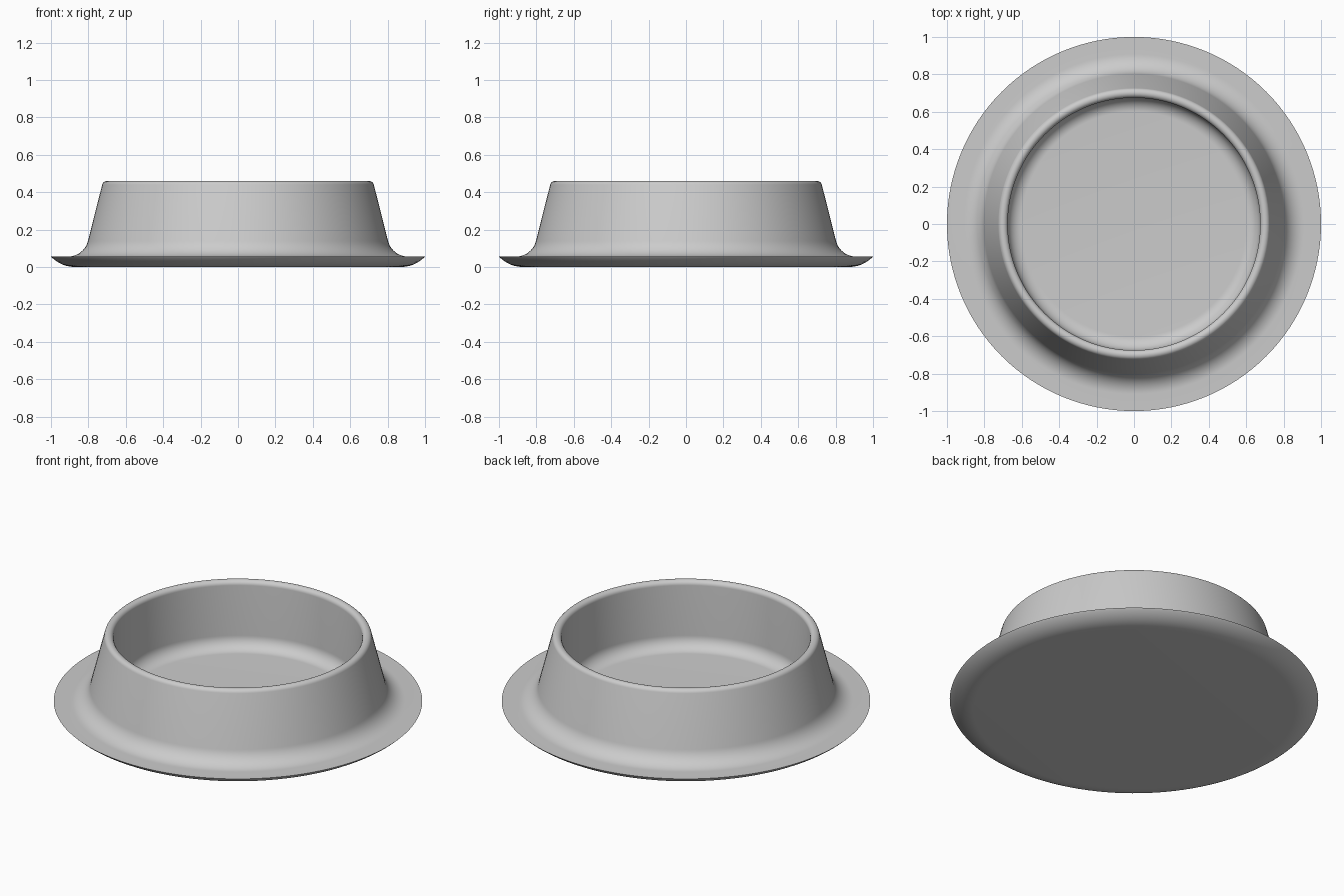
import bpy, bmesh
from math import radians, cos, sin, tau
from mathutils import Vector

cube = bpy.data.objects.get("Cube")
if cube:
    bpy.data.objects.remove(cube)

SEGMENTS = 128


def arc(cx, cz, radius, start, end, steps=10):
    """Points (radius, height) along an arc, angles in degrees."""
    angles = [radians(start + (end - start) * i / steps) for i in range(steps + 1)]
    return [(cx + radius * cos(a), cz + radius * sin(a)) for a in angles]


def lathe(name, profile, material):
    bm = bmesh.new()
    verts = [bm.verts.new((r, 0, z)) for r, z in profile]
    edges = [bm.edges.new(pair) for pair in zip(verts, verts[1:])]
    bmesh.ops.spin(bm, geom=verts + edges, cent=Vector(), axis=(0, 0, 1),
                   angle=tau, steps=SEGMENTS, use_duplicate=False)
    bmesh.ops.remove_doubles(bm, verts=bm.verts, dist=0.0001)
    bmesh.ops.recalc_face_normals(bm, faces=bm.faces)
    mesh = bpy.data.meshes.new(name)
    bm.to_mesh(mesh)
    bm.free()
    mesh.materials.append(material)
    obj = bpy.data.objects.new(name, mesh)
    bpy.context.collection.objects.link(obj)
    bpy.ops.object.select_all(action='DESELECT')
    obj.select_set(True)
    bpy.context.view_layer.objects.active = obj
    bpy.ops.object.shade_smooth_by_angle(angle=radians(35))
    return obj


# Plain grey material
grey = bpy.data.materials.new("plain grey")
grey.use_nodes = True
colour = (0.6, 0.6, 0.6, 1)
grey.diffuse_color = colour
grey.node_tree.nodes["Principled BSDF"].inputs["Base Color"].default_value = colour

# Cross-section from the underside centre, round the outside, to the floor centre
profile = [(0, 0)]
profile += arc(0.87, 0.179, 0.179, 270, 316.5)       # rounded underside
profile += [(1, 0.056)]                              # sharp flange edge
profile += arc(0.909, 0.166, 0.11, 270, 194, 14)     # flange to wall fillet
profile += arc(0.701, 0.434, 0.026, 14, 180, 14)     # rounded rim
profile += arc(0.6, 0.135, 0.075, 0, -90, 12)        # wall to floor fillet
profile += [(0, 0.06)]
lathe("bowl", profile, grey)
